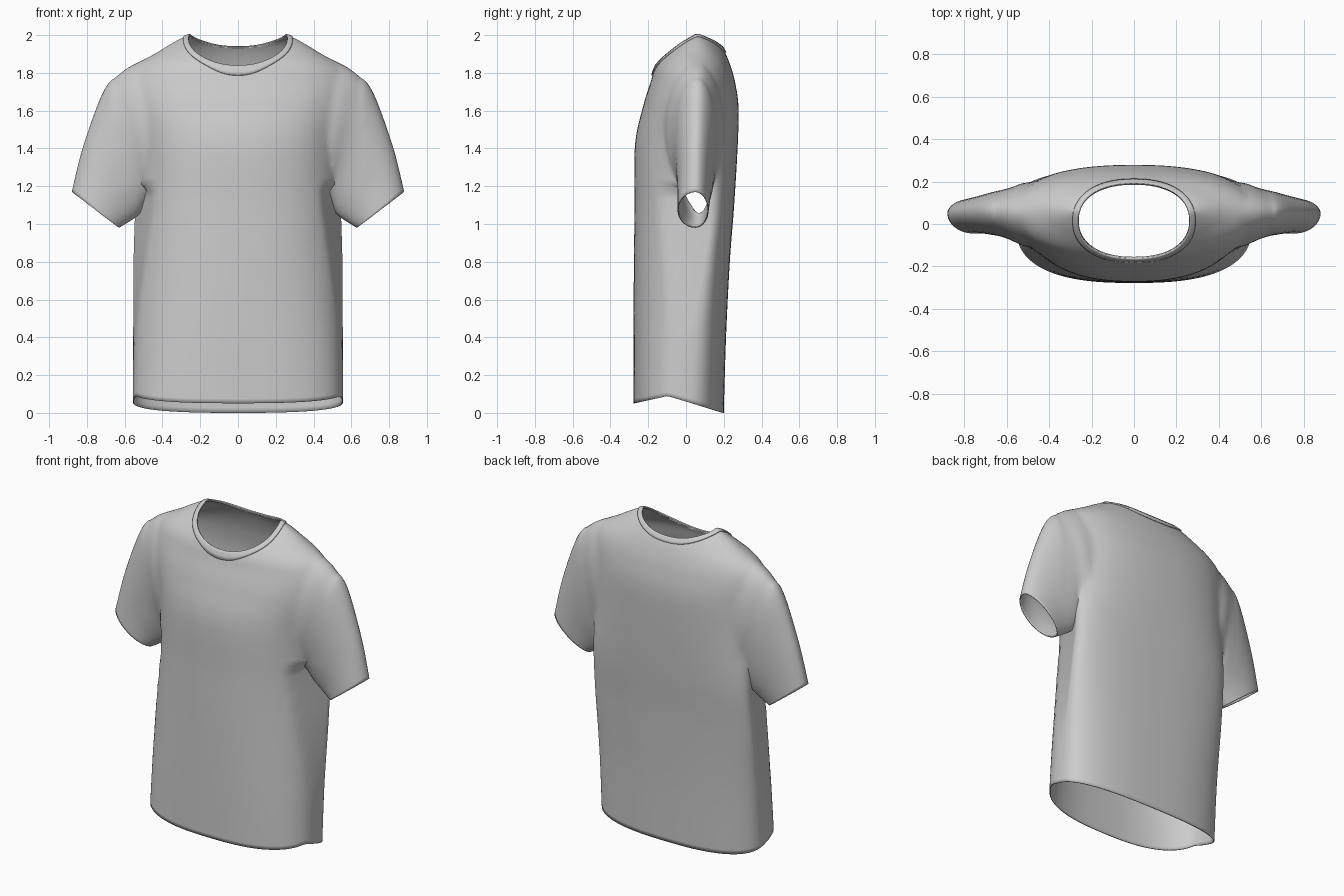
import bpy, bmesh, math
from mathutils import Vector
from mathutils.bvhtree import BVHTree

if "Cube" in bpy.data.objects:
    bpy.data.objects.remove(bpy.data.objects["Cube"])

NECK_Y, NECK_A, NECK_B, NECK_N = 0.015, 0.262, 0.175, 2.25


def spline(keys, steps):
    """Catmull-Rom through tuples of numbers."""
    out = []
    for i in range(len(keys) - 1):
        p0, p1, p2 = keys[max(i - 1, 0)], keys[i], keys[i + 1]
        p3 = keys[min(i + 2, len(keys) - 1)]
        for s in range(steps):
            t = s / steps
            out.append(tuple(0.5 * (2 * b + (c - a) * t + (2 * a - 5 * b + 4 * c - d) * t * t
                                    + (3 * b - a - 3 * c + d) * t ** 3)
                             for a, b, c, d in zip(p0, p1, p2, p3)))
    return out + [keys[-1]]


def link(name, bm):
    bmesh.ops.recalc_face_normals(bm, faces=bm.faces)
    me = bpy.data.meshes.new(name)
    bm.to_mesh(me)
    bm.free()
    ob = bpy.data.objects.new(name, me)
    bpy.context.collection.objects.link(ob)
    return ob


def loft(name, rings, caps=True):
    bm = bmesh.new()
    vs = [[bm.verts.new(p) for p in r] for r in rings]
    n = len(vs[0])
    for a, b in zip(vs, vs[1:]):
        for i in range(n):
            bm.faces.new((a[i], a[(i + 1) % n], b[(i + 1) % n], b[i]))
    if caps:
        for r in (vs[0], vs[-1]):
            c = bm.verts.new(sum((v.co for v in r), Vector()) / n)
            for i in range(n):
                bm.faces.new((r[i], r[(i + 1) % n], c))
    return link(name, bm)


def power(v, e):
    return math.copysign(abs(v) ** e, v)


def hem_z(y):
    return 0.09 - (-0.1 - y) * 0.22 if y < -0.1 else 0.09 - (y + 0.1) * 0.3


def side_panel(x, y, z, w, yc):
    """Flatten the torso side under the arm, leaving a fold at z 1.17."""
    if not 0.3 < z < 1.175 or y > yc:
        return y
    x0 = 0.41 + 0.135 * (max(0, 1.17 - z) / 0.87) ** 1.2
    if abs(x) < x0:
        return y
    t = min(1, (abs(x) - x0) / max(w - x0, 1e-4))
    flat = max(y, -0.215 + (yc + 0.215) * t)
    return y + (flat - y) * min(1, (z - 0.3) / 0.2)


# Torso: z, half width, front y, back y, side y, roundness exponent
torso_keys = [
    (0.00, .557, -.278, .200, .00, 2.6), (0.40, .555, -.278, .212, .04, 2.5),
    (0.80, .553, -.276, .232, .10, 2.4), (1.10, .545, -.272, .255, .13, 2.4),
    (1.42, .545, -.270, .274, .10, 2.3), (1.62, .565, -.228, .278, .06, 2.3),
    (1.75, .575, -.188, .260, .06, 2.2), (1.84, .535, -.158, .235, .06, 2.1),
    (1.92, .410, -.100, .200, .06, 2.0), (1.97, .325, -.040, .160, .06, 2.0),
    (2.00, .265, .030, .095, .06, 2.0)]
rings = []
for z, w, f, b, yc, n in spline(torso_keys, 9):
    ring = []
    for i in range(96):
        a = 2 * math.pi * (i + 0.5) / 96
        x = w * power(math.cos(a), 2 / n)
        s = power(math.sin(a), 2 / n)
        y = yc + s * ((b - yc) if s > 0 else (yc - f))
        y = side_panel(x, y, z, w, yc)
        ring.append((x, y, z + hem_z(y) * max(0, 1 - z / 0.5)))
    rings.append(ring)
shirt = loft("shirt", rings)

# Sleeves: top x z, bottom x z, front y, back y, middle y
sleeve_keys = [
    (.30, 1.94, .32, 1.35, -.10, .16, .06), (.53, 1.862, .44, 1.16, -.115, .20, .06),
    (.645, 1.785, .49, 1.10, -.08, .175, .06), (.72, 1.685, .525, 1.05, -.06, .16, .06),
    (.82, 1.41, .58, 1.01, -.045, .135, .055), (.88, 1.17, .63, .98, -.045, .12, .05)]
sleeves = []
for side in (1, -1):
    rings = []
    for tx, tz, bx, bz, f, b, yc in spline(sleeve_keys, 7):
        ring = []
        for i in range(48):
            a = 2 * math.pi * i / 48
            k, s = 0.5 + 0.5 * math.cos(a), math.sin(a)
            y = yc + s * ((b - yc) if s > 0 else (yc - f))
            ring.append((side * (bx + (tx - bx) * k), y, bz + (tz - bz) * k))
        rings.append(ring)
    sleeves.append(loft("sleeve_solid", rings))


def neck_ring(z, k=1.0, n=72):
    e = 2 / NECK_N
    return [(NECK_A * k * power(math.cos(2 * math.pi * i / n), e),
             NECK_Y + NECK_B * k * power(math.sin(2 * math.pi * i / n), e), z)
            for i in range(n)]


neck_cutter = loft("neck_cutter", [neck_ring(1.5), neck_ring(2.5)])


def boolean(ob, tools):
    for tool, op in tools:
        m = ob.modifiers.new("cut", 'BOOLEAN')
        m.object, m.operation, m.solver = tool, op, 'EXACT'
    me = bpy.data.meshes.new_from_object(
        ob.evaluated_get(bpy.context.evaluated_depsgraph_get()))
    ob.modifiers.clear()
    ob.data = me


# Join sleeves to torso and soften the armhole
boolean(shirt, [(s, 'UNION') for s in sleeves])
bm = bmesh.new()
bm.from_mesh(shirt.data)
zone = [v for v in bm.verts if 0.40 < abs(v.co.x) < 0.66 and v.co.z > 1.22]
for _ in range(8):
    bmesh.ops.smooth_vert(bm, verts=zone, factor=0.5,
                          use_axis_x=True, use_axis_y=True, use_axis_z=True)
bm.to_mesh(shirt.data)

# Collar band resting on the joined surface
tree = BVHTree.FromBMesh(bm)
bands = []
for k in (0.995, 1.03, 1.065, 1.10):
    band = []
    for x, y, z in neck_ring(3, k):
        hit, nor, _, _ = tree.ray_cast(Vector((x, y, z)), Vector((0, 0, -1)))
        band.append(hit + nor * 0.003 if hit else Vector((x, y, 1.95)))
    bands.append(band)
bm.free()
collar = loft("collar", bands, caps=False)

# Open the neck, hem and cuffs
boolean(shirt, [(neck_cutter, 'DIFFERENCE')])
bm = bmesh.new()
bm.from_mesh(shirt.data)
bm.normal_update()


def in_neck(p):
    return p.z > 1.4 and (abs(p.x / NECK_A) ** NECK_N
                          + abs((p.y - NECK_Y) / NECK_B) ** NECK_N) < 1.005


gone = []
for f in bm.faces:
    c, n = f.calc_center_median(), f.normal
    out = n.x * math.copysign(0.605, c.x) - n.z * 0.796
    if (all(in_neck(v.co) for v in f.verts) or (c.z < 0.15 and n.z < -0.8)
            or (abs(c.x) > 0.6 and c.z < 1.2 and out > 0.97)):
        gone.append(f)
bmesh.ops.delete(bm, geom=gone, context='FACES')
bm.to_mesh(shirt.data)
bm.free()
for helper in sleeves + [neck_cutter]:
    bpy.data.objects.remove(helper)

# Cloth thickness and smooth shading
for ob, t in ((shirt, 0.006), (collar, 0.008)):
    bpy.ops.object.select_all(action='DESELECT')
    ob.select_set(True)
    bpy.context.view_layer.objects.active = ob
    bpy.ops.object.shade_smooth_by_angle(angle=math.radians(45))
    m = ob.modifiers.new("cloth", 'SOLIDIFY')
    m.thickness = t
    m.offset = -1 if ob is shirt else 0
